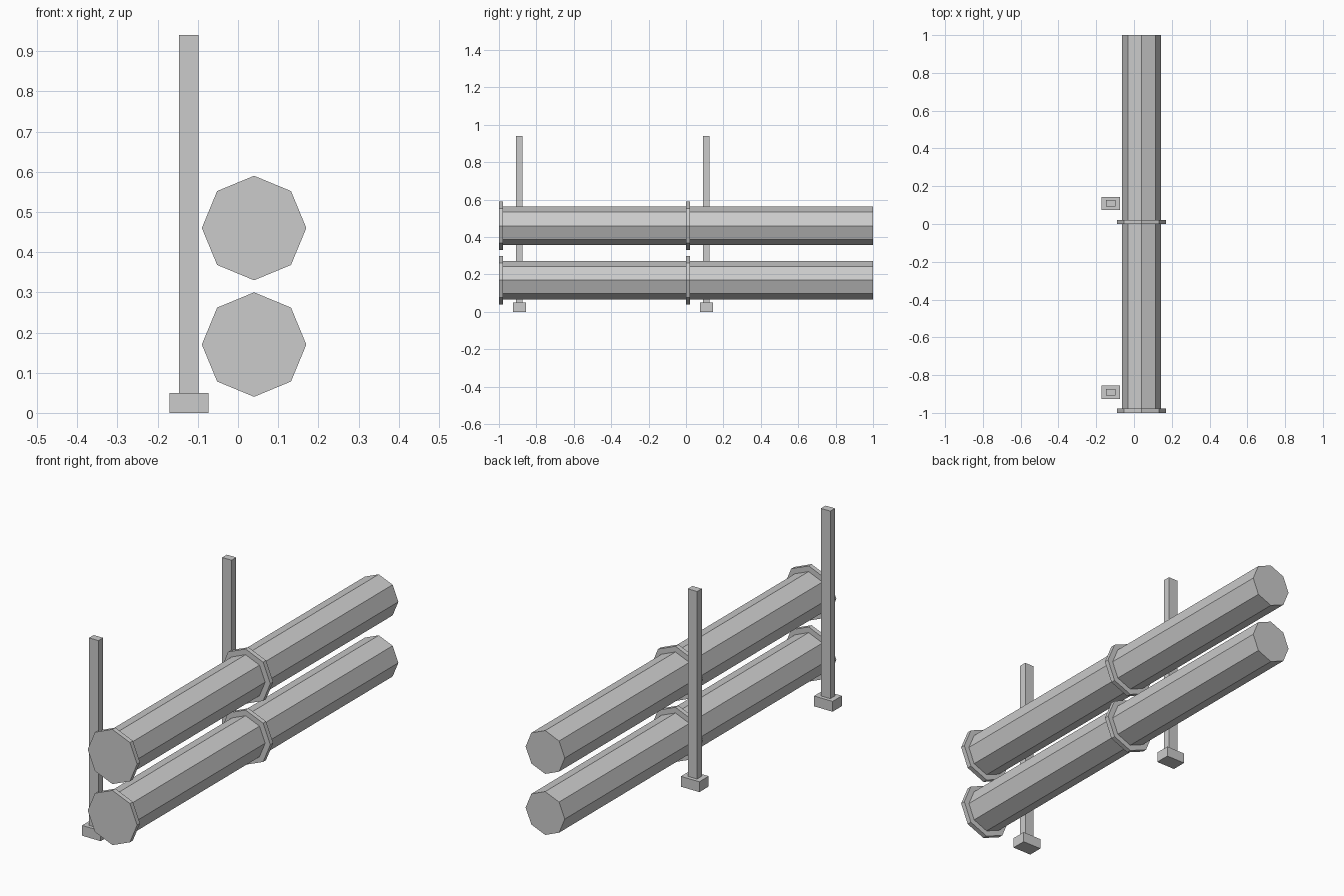
import bpy, math
from mathutils import Matrix

if "Cube" in bpy.data.objects:
    bpy.data.objects.remove(bpy.data.objects["Cube"])


def box(name, x0, x1, y0, y1, z0, z1):
    bpy.ops.mesh.primitive_cube_add(size=1)
    o = bpy.context.object
    o.name = name
    o.data.transform(Matrix.Diagonal((x1 - x0, y1 - y0, z1 - z0, 1)))
    o.location = ((x0 + x1) / 2, (y0 + y1) / 2, (z0 + z1) / 2)


def octagon(name, r, y0, y1, z):
    # octagonal prism along y, with a corner pointing straight up
    bpy.ops.mesh.primitive_cylinder_add(vertices=8, radius=r, depth=y1 - y0)
    o = bpy.context.object
    o.name = name
    o.data.transform(Matrix.Rotation(math.pi / 2, 4, 'X'))
    o.location = (0.04, (y0 + y1) / 2, z)


# two pipe sections, each with a stacked pair of pipes and one support post
for i, y in enumerate((-1.0, 0.0)):
    for level, z in (("lower", 0.17), ("upper", 0.46)):
        octagon(f"{level}_flange_{i + 1}", 0.13, y, y + 0.022, z)
        octagon(f"{level}_pipe_{i + 1}", 0.103, y + 0.022, y + 1.0, z)
    # post and its foot beside the pipes
    c = y + 0.109
    box(f"post_foot_{i + 1}", -0.171, -0.074, c - 0.035, c + 0.035, 0, 0.049)
    box(f"post_{i + 1}", -0.147, -0.098, c - 0.0175, c + 0.0175, 0.049, 0.94)
